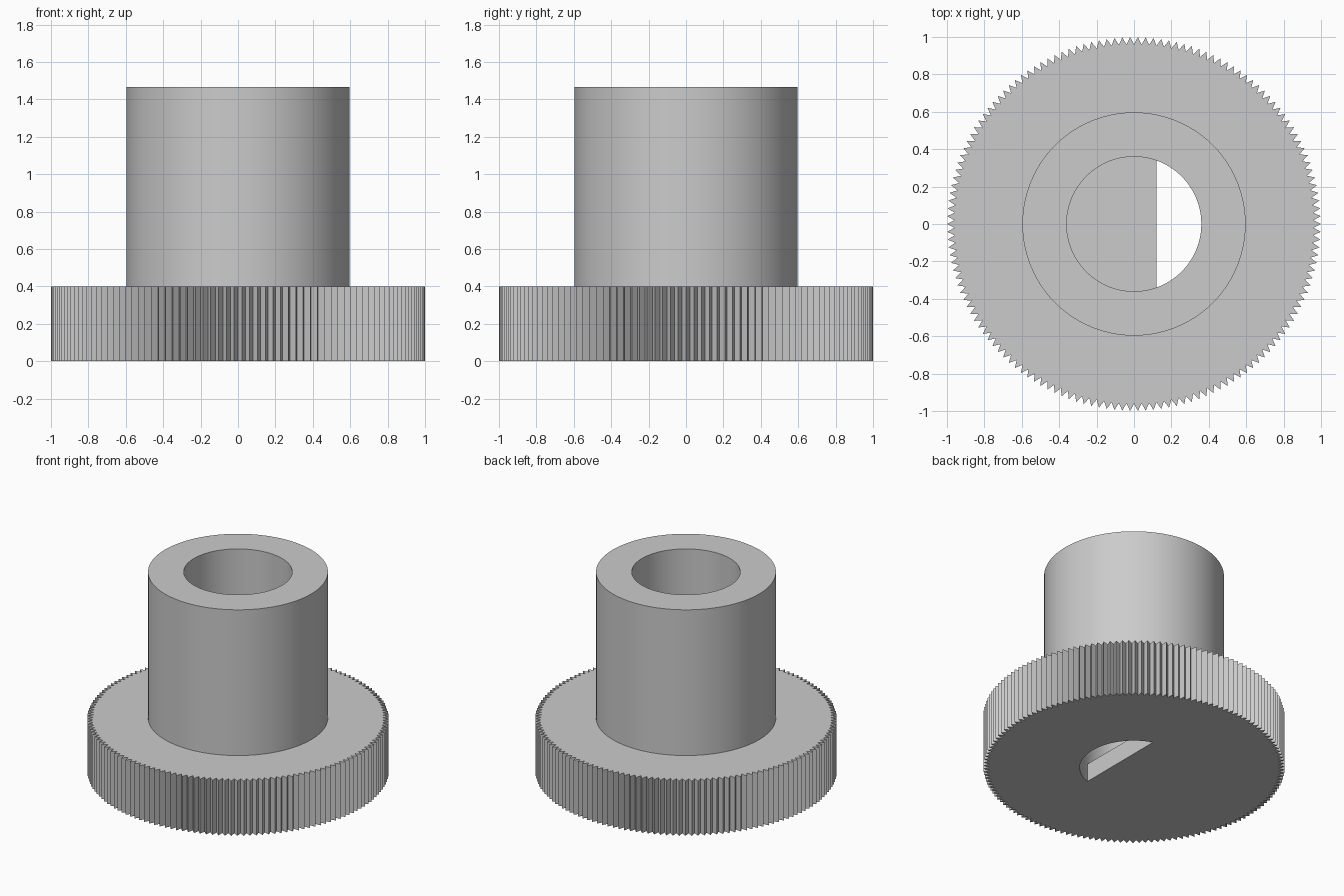
import bpy
import bmesh
from math import acos, cos, sin, pi, radians

cube = bpy.data.objects.get("Cube")
if cube:
    bpy.data.objects.remove(cube, do_unlink=True)

TEETH = 150
TIP_R, ROOT_R = 1.0, 0.96
COLLAR_R, BORE_R = 0.597, 0.36
WHEEL_H, TOTAL_H, FLOOR_H = 0.4, 1.467, 0.133
FLAT_X = 0.12

bm = bmesh.new()


def polar(r, a, z):
    return bm.verts.new((r * cos(a), r * sin(a), z))


def arc(r, start, end, steps, z):
    return [polar(r, start + (end - start) * i / steps, z) for i in range(steps)]


def knurl(z):
    return [polar(ROOT_R if i % 2 else TIP_R, pi * i / TEETH, z)
            for i in range(2 * TEETH)]


def wall(low, high):
    for i in range(len(low)):
        j = (i + 1) % len(low)
        bm.faces.new((low[i], low[j], high[j], high[i]))


def flat_ring(outer, inner):
    edges = []
    for loop in (outer, inner):
        for a, b in zip(loop, loop[1:] + loop[:1]):
            edges.append(bm.edges.get((a, b)) or bm.edges.new((a, b)))
    bmesh.ops.triangle_fill(bm, edges=edges, use_beauty=True, normal=(0, 0, 1))


# Bore outline: right arc beside the opening, then left arc above the floor
half = acos(FLAT_X / BORE_R)
RIGHT_STEPS, LEFT_STEPS = 38, 58


def bore(z):
    return (arc(BORE_R, -half, half, RIGHT_STEPS, z)
            + arc(BORE_R, half, 2 * pi - half, LEFT_STEPS, z))


# Knurled wheel rim
rim_low, rim_high = knurl(0), knurl(WHEEL_H)
wall(rim_low, rim_high)

# Collar standing on the wheel
collar_low = arc(COLLAR_R, 0, 2 * pi, 96, WHEEL_H)
collar_high = arc(COLLAR_R, 0, 2 * pi, 96, TOTAL_H)
wall(collar_low, collar_high)
flat_ring(rim_high, collar_low)

# Bore with its partial floor
bore_high, bore_low = bore(TOTAL_H), bore(FLOOR_H)
wall(bore_low, bore_high)
flat_ring(collar_high, bore_high)
bm.faces.new(bore_low[RIGHT_STEPS:] + bore_low[:1])

# D-shaped opening through the floor
d_high = bore_low[:RIGHT_STEPS + 1]
d_low = [bm.verts.new((v.co.x, v.co.y, 0)) for v in d_high]
wall(d_low, d_high)
flat_ring(rim_low, d_low)

bmesh.ops.recalc_face_normals(bm, faces=bm.faces[:])
mesh = bpy.data.meshes.new("knurled_knob")
bm.to_mesh(mesh)
bm.free()
knob = bpy.data.objects.new("knurled_knob", mesh)
bpy.context.collection.objects.link(knob)

# Plain grey material
grey = bpy.data.materials.new("plain_grey")
grey.use_nodes = True
color = (0.6, 0.6, 0.6, 1)
grey.diffuse_color = color
grey.node_tree.nodes["Principled BSDF"].inputs["Base Color"].default_value = color
mesh.materials.append(grey)

# Smooth round walls, crisp teeth and rims
bpy.ops.object.select_all(action="DESELECT")
knob.select_set(True)
bpy.context.view_layer.objects.active = knob
bpy.ops.object.shade_smooth_by_angle(angle=radians(25))
